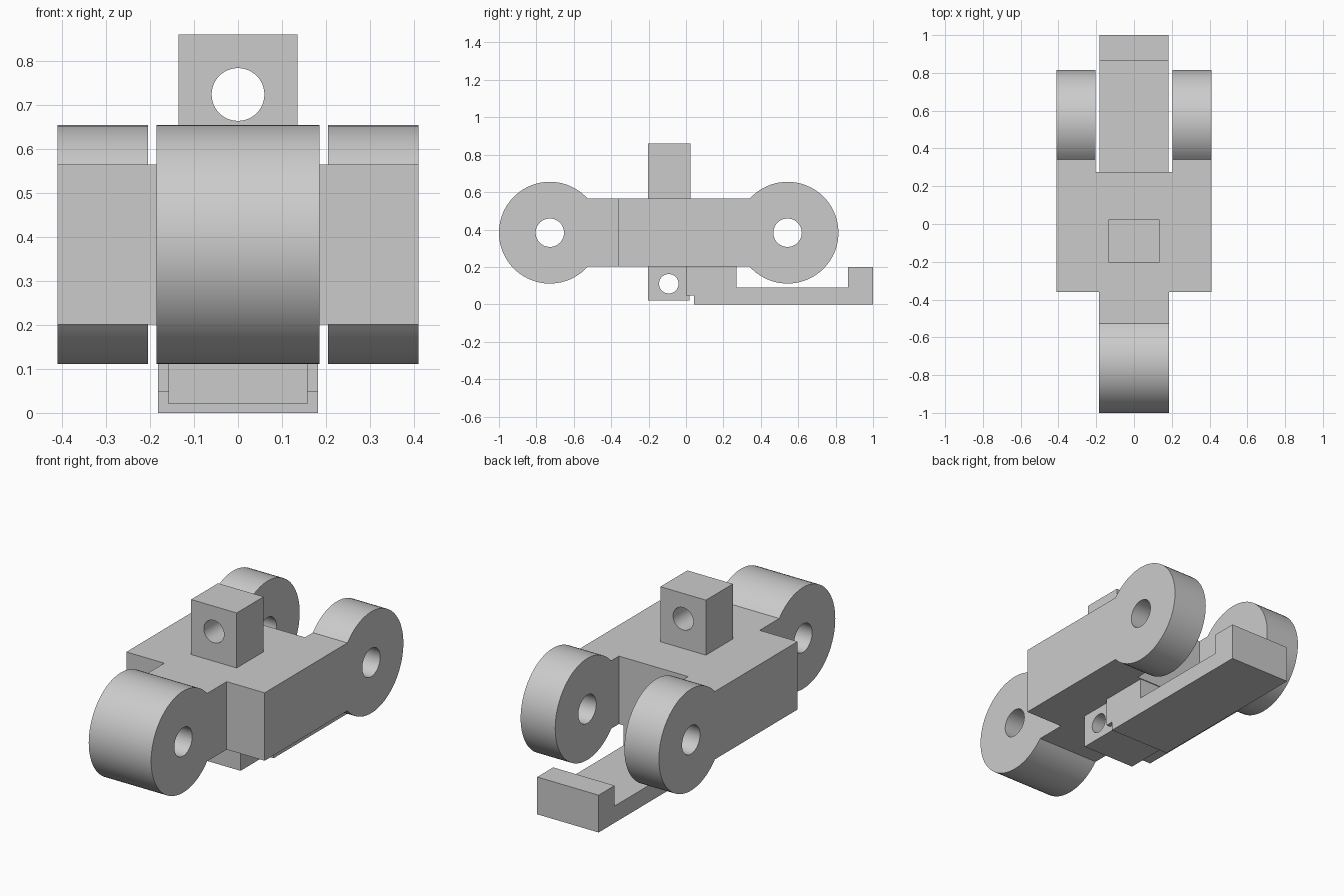
import bpy
import bmesh
from math import asin, sin, cos, pi, radians
from mathutils import Matrix

cube = bpy.data.objects.get("Cube")
if cube:
    bpy.data.objects.remove(cube, do_unlink=True)

GREY = (0.6, 0.6, 0.6, 1)
steel = bpy.data.materials.new("plain grey")
steel.use_nodes = True
steel.diffuse_color = GREY
steel.node_tree.nodes["Principled BSDF"].inputs["Base Color"].default_value = GREY

AXIS_Z = 0.383            # height of the hinge pins
HALF_H = 0.182            # half height of the link body
BOTTOM, TOP = AXIS_Z - HALF_H, AXIS_Z + HALF_H
EYE_R, PIN_R = 0.272, 0.076
FRONT_Y, REAR_Y = -0.728, 0.543


def finish(bm, name):
    bmesh.ops.recalc_face_normals(bm, faces=bm.faces)
    mesh = bpy.data.meshes.new(name)
    bm.to_mesh(mesh)
    bm.free()
    mesh.materials.append(steel)
    obj = bpy.data.objects.new(name, mesh)
    bpy.context.collection.objects.link(obj)
    return obj


def extrude_x(name, outline, x0, x1):
    """Side outline of (y, z) points, extruded across the width."""
    bm = bmesh.new()
    face = bm.faces.new([bm.verts.new((x0, y, z)) for y, z in outline])
    new = bmesh.ops.extrude_face_region(bm, geom=[face])["geom"]
    verts = [g for g in new if isinstance(g, bmesh.types.BMVert)]
    bmesh.ops.translate(bm, verts=verts, vec=(x1 - x0, 0, 0))
    return finish(bm, name)


def box(name, x0, x1, y0, y1, z0, z1):
    return extrude_x(name, [(y0, z0), (y1, z0), (y1, z1), (y0, z1)], x0, x1)


def eye(name, x0, x1, centre, side, root, steps=56):
    """Round hinge eye on a flat shank that reaches back to root."""
    start = pi - asin(HALF_H / EYE_R)
    outline = [(root, BOTTOM), (root, TOP)]
    for i in range(steps + 1):
        a = start - 2 * start * i / steps
        outline.append((centre + side * EYE_R * cos(a), AXIS_Z + EYE_R * sin(a)))
    return extrude_x(name, outline, x0, x1)


def combine(obj, other, operation):
    mod = obj.modifiers.new(operation.lower(), 'BOOLEAN')
    mod.operation = operation
    mod.solver = 'EXACT'
    mod.object = other
    bpy.context.view_layer.objects.active = obj
    bpy.ops.object.modifier_apply(modifier=mod.name)
    bpy.data.objects.remove(other, do_unlink=True)


def drill(obj, axis, centre, radius):
    bm = bmesh.new()
    bmesh.ops.create_cone(bm, cap_ends=True, segments=48, radius1=radius,
                          radius2=radius, depth=2)
    turn = Matrix.Rotation(pi / 2, 4, 'Y' if axis == 'X' else 'X')
    bmesh.ops.transform(bm, matrix=Matrix.Translation(centre) @ turn, verts=bm.verts)
    cutter = finish(bm, "drill")
    cutter.hide_render = True
    combine(obj, cutter, 'DIFFERENCE')


# Link body with one front eye and a rear fork of two eyes
body = box("link_body", -0.41, 0.41, -0.36, 0.275, BOTTOM, TOP)
combine(body, eye("front_eye", -0.185, 0.185, FRONT_Y, -1, -0.2), 'UNION')
for s in (-1, 1):
    x0, x1 = sorted((s * 0.205, s * 0.41))
    combine(body, eye("rear_eye", x0, x1, REAR_Y, 1, 0.1), 'UNION')
for y in (FRONT_Y, REAR_Y):
    drill(body, 'X', (0, y, AXIS_Z), PIN_R)

# Top post, drilled front to back
post = box("top_post", -0.135, 0.135, -0.204, 0.024, TOP, 0.86)
drill(post, 'Y', (0, -0.09, 0.724), 0.06)

# Lower lug, drilled side to side
lug = box("lower_lug", -0.158, 0.158, -0.204, 0.02, 0.02, BOTTOM)
drill(lug, 'X', (0, -0.092, 0.11), 0.052)

# Hooked bar below the fork
hook = extrude_x("hooked_bar", [
    (0, BOTTOM), (0, 0.048), (0.042, 0.048), (0.042, 0), (1, 0), (1, 0.2),
    (0.865, 0.2), (0.865, 0.09), (0.27, 0.09), (0.27, BOTTOM)], -0.182, 0.182)

# Smooth the round surfaces, keep the corners crisp
bpy.ops.object.select_all(action='DESELECT')
for obj in (body, post, lug, hook):
    obj.select_set(True)
bpy.context.view_layer.objects.active = body
bpy.ops.object.shade_smooth_by_angle(angle=radians(30))
